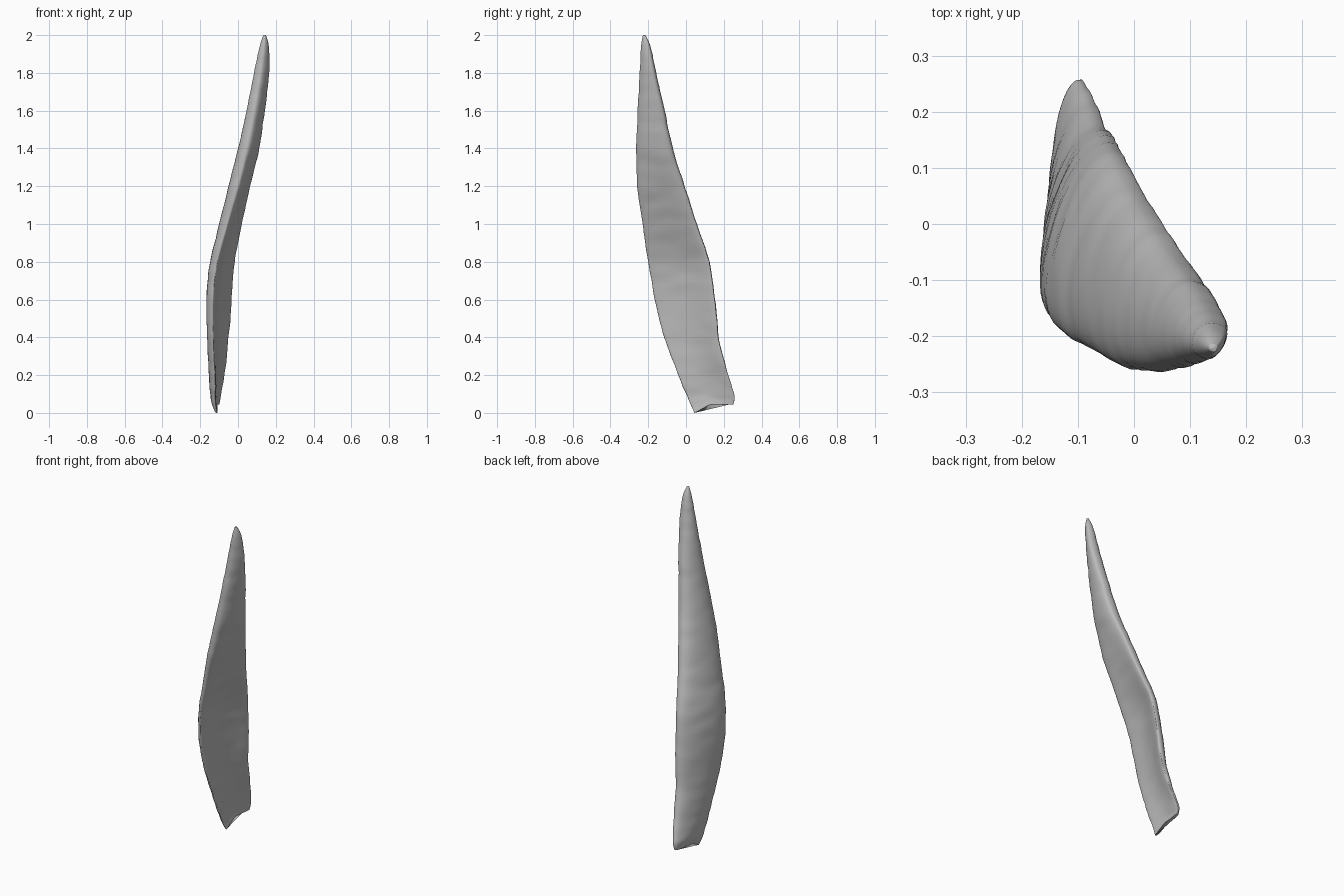
import bpy
import bmesh
import math
from mathutils import Vector, noise

default_cube = bpy.data.objects.get("Cube")
if default_cube:
    bpy.data.objects.remove(default_cube, do_unlink=True)

# Section stations: height, left x, right x, front y, back y, front edge x, thickness
STATIONS = [
    (0, -.128, -.098, .045, .25, -.112, .025),
    (0.06, -.146, -.09, .018, .256, -.118, .035),
    (0.2, -.155, -.07, -.04, .222, -.122, .05),
    (0.4, -.164, -.05, -.115, .174, -.133, .06),
    (0.6, -.168, -.033, -.165, .155, -.13, .065),
    (0.8, -.147, -.018, -.2, .124, -.112, .07),
    (1.0, -.1, .02, -.23, .057, -.06, .075),
    (1.2, -.05, .065, -.258, -.006, 0, .075),
    (1.4, 0, .112, -.262, -.07, .05, .07),
    (1.6, .045, .142, -.256, -.112, .09, .06),
    (1.8, .085, .165, -.245, -.158, .123, .045),
    (1.94, .115, .163, -.238, -.188, .137, .03),
    (2.0, .134, .148, -.228, -.215, .141, .01),
]
RINGS, HALF = 96, 20


def spline(a, b, c, d, t):
    """Smooth blend between b and c."""
    return 0.5 * (2 * b + (c - a) * t + (2 * a - 5 * b + 4 * c - d) * t ** 2
                  + (3 * b - a - 3 * c + d) * t ** 3)


def station(u):
    last = len(STATIONS) - 1
    i = min(int(u * last), last - 1)
    t = u * last - i
    rows = [STATIONS[min(max(i + k, 0), last)] for k in (-1, 0, 1, 2)]
    return [spline(*values, t) for values in zip(*rows)]


def fit(values, low, high):
    """Stretch a list of values to span low..high."""
    a, b = min(values), max(values)
    return [low + (v - a) / (b - a) * (high - low) for v in values]


def section(u):
    """Ring with a rounded outer face; the inner face is hollow below, full above."""
    z, left, right, front, back, edge, thick = station(u)
    start, end = Vector((edge, front)), Vector((right, back))
    chord = end - start
    out = Vector((-chord.y, chord.x)).normalized()
    upper = min(1, max(0, (z - 0.8) / 0.6))
    lip = thick * (0.18 + 0.37 * upper)
    hollow = thick * 0.35 * (1 - upper)
    points = []
    for i in range(2 * HALF):
        angle = math.pi * i / HALF
        t = (1 - math.cos(angle)) / 2
        s = abs(math.sin(angle))
        depth = hollow * s ** 3 - lip * s ** 0.8 if i <= HALF else thick * s ** 0.8
        points.append(start + chord * t + out * depth)
    xs = fit([p.x for p in points], left, right)
    ys = fit([p.y for p in points], front, back)
    # The broken base rises towards the back
    fade = max(0, 1 - z / 0.25)
    ring = []
    for x, y in zip(xs, ys):
        slope = (y - front) / (back - front)
        ring.append(Vector((x, y, z + fade * 0.045 * min(1, slope * 2.5))))
    return ring


# Horn-like shard
bm = bmesh.new()
rings = [[bm.verts.new(p) for p in section(k / RINGS)] for k in range(RINGS + 1)]
for lower, upper in zip(rings, rings[1:]):
    for i in range(2 * HALF):
        j = (i + 1) % (2 * HALF)
        bm.faces.new((lower[i], lower[j], upper[j], upper[i]))
bm.faces.new(rings[0][::-1])
bm.faces.new(rings[-1])
bmesh.ops.recalc_face_normals(bm, faces=bm.faces)

# Faint ripples across the surface
bm.normal_update()
for v in bm.verts:
    if 0.08 < v.co.z < 1.9:
        sample = Vector((v.co.x * 8, v.co.y * 8, v.co.z * 18))
        v.co += v.normal * 0.0035 * noise.noise(sample)

mesh = bpy.data.meshes.new("shard")
bm.to_mesh(mesh)
bm.free()
shard = bpy.data.objects.new("shard", mesh)
bpy.context.collection.objects.link(shard)

# Plain grey material
grey = bpy.data.materials.new("plain_grey")
grey.use_nodes = True
grey.diffuse_color = (0.5, 0.5, 0.5, 1)
grey.node_tree.nodes["Principled BSDF"].inputs["Base Color"].default_value = grey.diffuse_color
mesh.materials.append(grey)

bpy.context.view_layer.objects.active = shard
shard.select_set(True)
bpy.ops.object.shade_smooth_by_angle(angle=math.radians(80))
